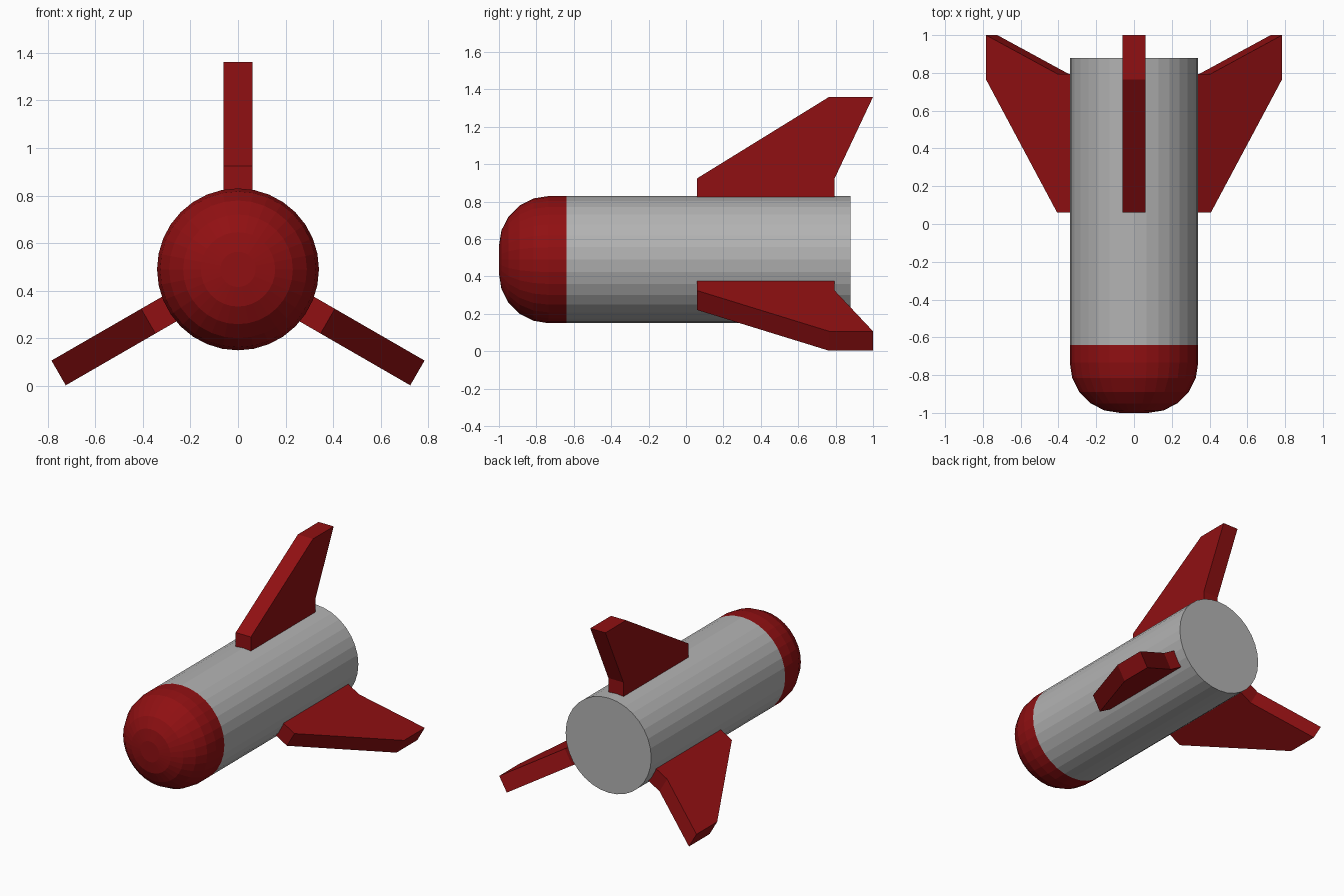
import bpy, bmesh, math
from mathutils import Matrix

cube = bpy.data.objects.get("Cube")
if cube:
    bpy.data.objects.remove(cube, do_unlink=True)

AXIS_Z, RADIUS, SIDES = 0.49, 0.34, 32


def material(name, color):
    mat = bpy.data.materials.new(name)
    mat.use_nodes = True
    mat.diffuse_color = (*color, 1)
    mat.node_tree.nodes["Principled BSDF"].inputs["Base Color"].default_value = (*color, 1)
    return mat


red = material("deep red", (0.28, 0.005, 0.006))
grey = material("mid grey", (0.45, 0.45, 0.45))


def add_object(name, bm, mat):
    bmesh.ops.recalc_face_normals(bm, faces=bm.faces)
    mesh = bpy.data.meshes.new(name)
    bm.to_mesh(mesh)
    bm.free()
    mesh.materials.append(mat)
    obj = bpy.data.objects.new(name, mesh)
    obj.location.z = AXIS_Z
    bpy.context.collection.objects.link(obj)
    return obj


def lathe(name, profile, mat):
    """Spin (y, radius) points around the long axis and cap both ends."""
    bm = bmesh.new()
    rings = []
    for y, r in profile:
        angles = [math.tau * i / SIDES for i in range(SIDES)]
        rings.append([bm.verts.new((r * math.sin(a), y, r * math.cos(a))) for a in angles])
    for a, b in zip(rings, rings[1:]):
        for i in range(SIDES):
            j = (i + 1) % SIDES
            bm.faces.new((a[i], a[j], b[j], b[i]))
    bm.faces.new(rings[0])
    bm.faces.new(rings[-1])
    return add_object(name, bm, mat)


def fin(name, angle):
    """Extruded swept outline, turned around the long axis."""
    outline = [(0.06, 0.3), (0.06, 0.435), (0.765, 0.87),
               (1.0, 0.87), (0.795, 0.435), (0.795, 0.3)]
    bm = bmesh.new()
    face = bm.faces.new([bm.verts.new((-0.06, y, r)) for y, r in outline])
    extruded = bmesh.ops.extrude_face_region(bm, geom=[face])["geom"]
    verts = [v for v in extruded if isinstance(v, bmesh.types.BMVert)]
    bmesh.ops.translate(bm, verts=verts, vec=(0.12, 0, 0))
    bm.transform(Matrix.Rotation(angle, 4, "Y"))
    return add_object(name, bm, red)


# Body tube
lathe("body_tube", [(-0.64, RADIUS), (0.88, RADIUS)], grey)

# Nose with a rounded front edge
ROUND, STEPS = 0.266, 5
nose = [(-0.64, RADIUS)]
for i in range(STEPS + 1):
    a = math.pi / 2 * i / STEPS
    nose.append((-1 + ROUND - ROUND * math.sin(a), RADIUS - ROUND + ROUND * math.cos(a)))
lathe("nose_cap", nose, red)

# Three tail fins, evenly spaced
for i, name in enumerate(("top_fin", "left_fin", "right_fin")):
    fin(name, math.tau * i / 3)
